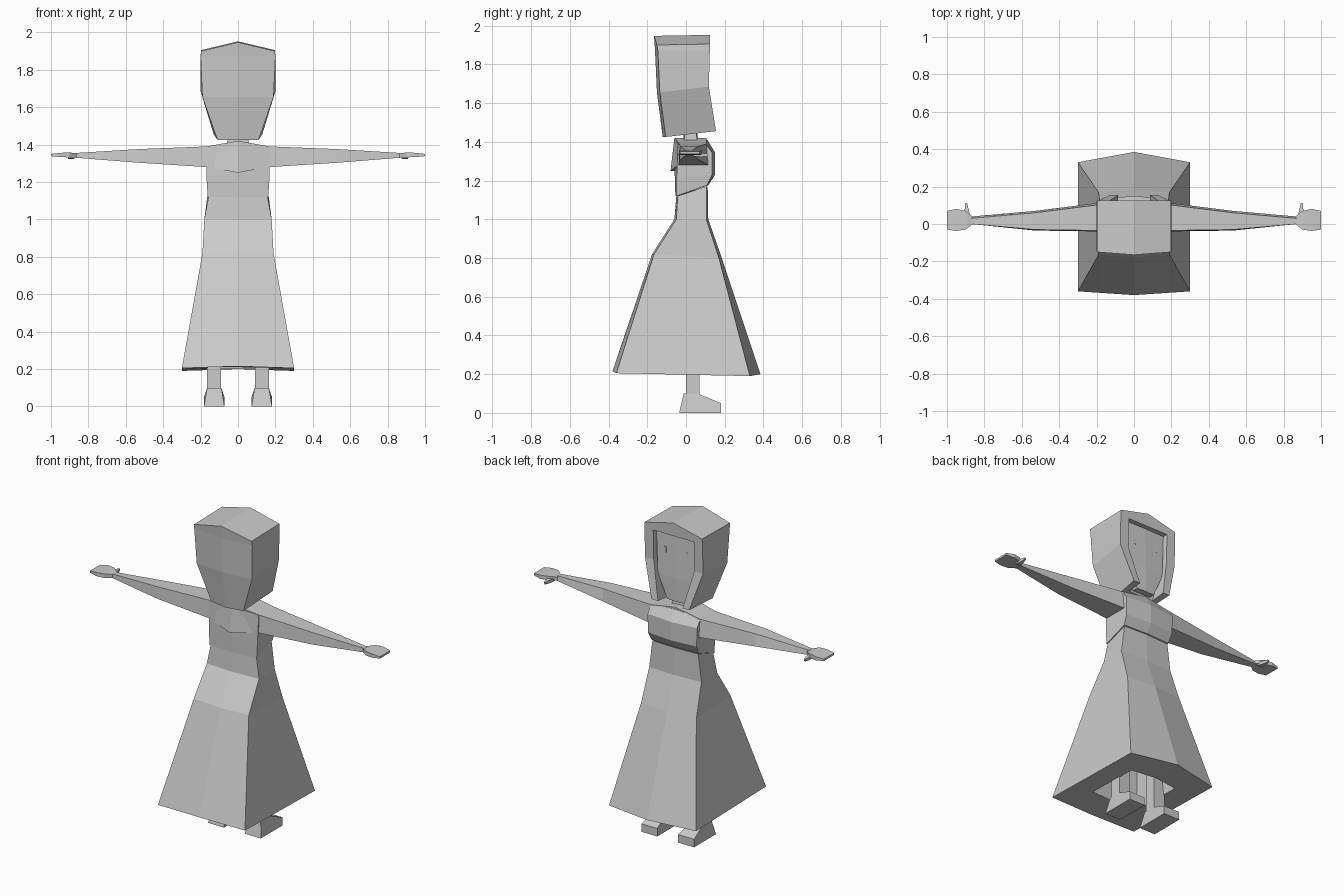
import bpy, bmesh

grey = bpy.data.materials.new("plain_grey")
grey.diffuse_color = (0.6, 0.6, 0.6, 1)


def loft(name, rings, caps, mirror=False):
    """Bridge rings of points and close both ends with the given cap faces."""
    bm = bmesh.new()
    rows = [[bm.verts.new(p) for p in ring] for ring in rings]
    n = len(rows[0])
    for a, b in zip(rows, rows[1:]):
        for i in range(n):
            j = (i + 1) % n
            bm.faces.new((a[i], a[j], b[j], b[i]))
    for row in (rows[0], rows[-1]):
        for cap in caps:
            bm.faces.new([row[i] for i in cap])
    if mirror:
        dup = bmesh.ops.duplicate(bm, geom=bm.verts[:] + bm.edges[:] + bm.faces[:])
        for v in dup["geom"]:
            if isinstance(v, bmesh.types.BMVert):
                v.co.x = -v.co.x
    bmesh.ops.recalc_face_normals(bm, faces=bm.faces)
    me = bpy.data.meshes.new(name)
    bm.to_mesh(me)
    bm.free()
    me.materials.append(grey)
    ob = bpy.data.objects.new(name, me)
    bpy.context.collection.objects.link(ob)
    return ob


def ring(w, yb, cb, yf, cf, zb, zf, rise=0):
    """Six-point section: half width, back side/centre y, front side/centre y, heights."""
    return [(-w, yb, zb), (0, cb, zb + rise), (w, yb, zb),
            (w, yf, zf), (0, cf, zf + rise), (-w, yf, zf)]


def box(name, x0, x1, y0, y1, z0, z1, mirror=False):
    rings = [[(x0, y0, z), (x1, y0, z), (x1, y1, z), (x0, y1, z)] for z in (z0, z1)]
    return loft(name, rings, [(0, 1, 2, 3)], mirror)


SIX = [(0, 1, 4, 5), (1, 2, 3, 4)]
QUAD = [(0, 1, 2, 3)]

# Skirt, hollow underneath
loft("skirt", [
    ring(0.10, -0.08, -0.08, 0.10, 0.10, 0.75, 0.75),
    ring(0.16, -0.17, -0.18, 0.17, 0.19, 0.21, 0.20),
    ring(0.30, -0.36, -0.38, 0.33, 0.385, 0.205, 0.19, 0.01),
    ring(0.19, -0.165, -0.175, 0.17, 0.185, 0.82, 0.80),
    ring(0.18, -0.05, -0.06, 0.105, 0.115, 1.0, 1.0),
    ring(0.158, -0.043, -0.05, 0.105, 0.112, 1.12, 1.17)], SIX)

# Bodice with fuller chest
loft("bodice", [
    ring(0.162, -0.048, -0.055, 0.108, 0.115, 1.12, 1.175),
    ring(0.168, -0.048, -0.058, 0.135, 0.15, 1.22, 1.23),
    ring(0.170, -0.045, -0.06, 0.135, 0.15, 1.30, 1.345),
    ring(0.170, -0.04, -0.06, 0.10, 0.11, 1.39, 1.39, 0.02)], SIX)

# Sleeves, one loft from hand to hand: x, back top y, back bottom y, front y, z range
half = [(0, -0.06, -0.08, 0.115, 1.25, 1.42), (0.17, -0.035, -0.04, 0.115, 1.28, 1.39),
        (0.53, -0.03, -0.035, 0.07, 1.303, 1.376), (0.87, 0.0, 0.0, 0.04, 1.33, 1.355)]
stations = [(-s[0],) + s[1:] for s in reversed(half[1:])] + half
loft("sleeves", [[(x, bt, z1), (x, bb, z0), (x, f, z0), (x, f - 0.01, z1)]
                 for x, bt, bb, f, z0, z1 in stations], QUAD)

# Hands and thumbs
hand = [(0.86, 0.002, 0.038, 1.332, 1.352), (0.90, -0.03, 0.07, 1.332, 1.358),
        (0.95, -0.037, 0.08, 1.333, 1.356), (1.0, -0.03, 0.07, 1.338, 1.35)]
loft("hands", [[(x, a, z0), (x, b, z0), (x, b, z1), (x, a, z1)]
               for x, a, b, z0, z1 in hand], QUAD, True)
thumb = [(0.875, 0.91, 0.04, 1.325, 1.345), (0.885, 0.905, 0.08, 1.322, 1.342),
         (0.892, 0.902, 0.112, 1.325, 1.338)]
loft("thumbs", [[(a, y, z0), (b, y, z0), (b, y, z1), (a, y, z1)]
                for a, b, y, z0, z1 in thumb], QUAD, True)

# Legs and feet
box("legs", 0.09, 0.165, 0.0, 0.07, 0.08, 0.70, True)
foot = [(-0.035, 0.0), (0.18, 0.0), (0.18, 0.05), (0.06, 0.10), (-0.012, 0.10)]
loft("feet", [[(0.127 + s * (0.055 if z < 0.06 else 0.038), y, z) for y, z in foot]
              for s in (-1, 1)], [(0, 1, 2, 3, 4)], True)

# Neck
loft("neck", [ring(0.06, -0.01, -0.015, 0.06, 0.065, 1.39, 1.39),
              ring(0.05, -0.005, -0.01, 0.045, 0.05, 1.50, 1.50)], SIX)


# Hair: a crown, and a U-shaped lower part framing the face
def hair_ring(wb, wf, i, yb, cb, yr, yf, zb, zf):
    pts = [(-wb, yb), (0, cb), (wb, yb), (wf, yf), (i, yf),
           (i, yr), (0, yr), (-i, yr), (-i, yf), (-wf, yf)]
    return [(x, y, zb + (zf - zb) * (y - yb) / (yf - yb)) for x, y in pts]


loft("hair_sides", [
    hair_ring(0.11, 0.13, 0.085, -0.105, -0.12, 0.06, 0.155, 1.425, 1.455),
    hair_ring(0.19, 0.20, 0.14, -0.135, -0.15, 0.08, 0.118, 1.655, 1.685),
    hair_ring(0.20, 0.20, 0.14, -0.145, -0.16, 0.08, 0.123, 1.87, 1.87)],
    [(0, 1, 6, 7), (1, 2, 5, 6), (2, 3, 4, 5), (0, 7, 8, 9)])
loft("hair_crown", [
    ring(0.20, -0.145, -0.16, 0.123, 0.123, 1.87, 1.87),
    ring(0.198, -0.15, -0.165, 0.125, 0.125, 1.90, 1.905, 0.047)], SIX)

# Face set back in the hair, with small eyes
loft("face", [
    ring(0.06, 0.0, 0.0, 0.10, 0.105, 1.46, 1.455),
    ring(0.125, 0.02, 0.02, 0.10, 0.105, 1.60, 1.60),
    ring(0.139, 0.03, 0.03, 0.092, 0.095, 1.869, 1.869)], SIX)
box("eyes", 0.068, 0.082, 0.09, 0.099, 1.74, 1.775, True)
